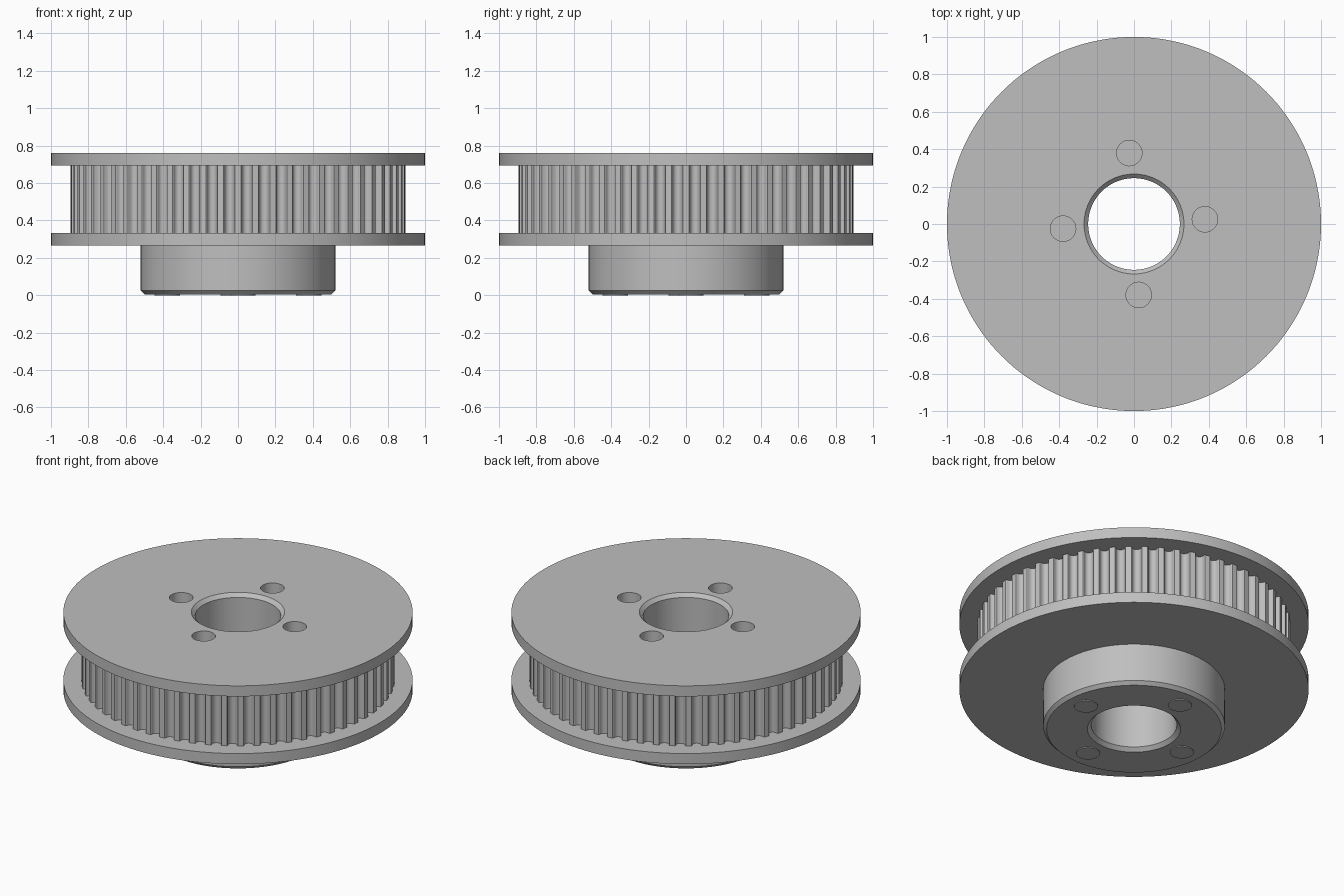
import bpy, bmesh, math

cube = bpy.data.objects.get("Cube")
if cube:
    bpy.data.objects.remove(cube, do_unlink=True)

# One plain metal colour
metal = bpy.data.materials.new("grey_metal")
metal.use_nodes = True
GREY = (0.52, 0.52, 0.52, 1.0)
metal.diffuse_color = GREY
metal.node_tree.nodes["Principled BSDF"].inputs["Base Color"].default_value = GREY

TAU = 2 * math.pi
TEETH = 60
TOOTH_R = 0.897
HUB_BOTTOM = 0.005
LOW, LOW_TOP, HIGH, TOP = 0.265, 0.332, 0.693, 0.76
HOLE_R, HOLE_RING = 0.068, 0.38
HOLE_TURN = math.radians(3.8)


def make_object(name, bm):
    bmesh.ops.recalc_face_normals(bm, faces=bm.faces)
    mesh = bpy.data.meshes.new(name)
    bm.to_mesh(mesh)
    bm.free()
    mesh.materials.append(metal)
    obj = bpy.data.objects.new(name, mesh)
    bpy.context.collection.objects.link(obj)
    return obj


def smooth(obj):
    bpy.ops.object.select_all(action='DESELECT')
    obj.select_set(True)
    bpy.context.view_layer.objects.active = obj
    bpy.ops.object.shade_smooth_by_angle(angle=math.radians(30))


def bridge(bm, a, b):
    for i in range(len(a)):
        j = (i + 1) % len(a)
        bm.faces.new((a[i], a[j], b[j], b[i]))


def lathe(name, profile, segments=144):
    """Spin a closed (radius, z) profile about the z axis."""
    bm = bmesh.new()
    rings = [[bm.verts.new((r * math.cos(TAU * i / segments),
                            r * math.sin(TAU * i / segments), z))
              for i in range(segments)] for r, z in profile]
    for k, ring in enumerate(rings):
        bridge(bm, ring, rings[(k + 1) % len(rings)])
    return make_object(name, bm)


def four_cylinders(name, bottom, top):
    """Four upright cylinders on the bolt circle."""
    bm = bmesh.new()
    for k in range(4):
        a = HOLE_TURN + k * TAU / 4
        made = bmesh.ops.create_cone(bm, cap_ends=True, segments=48, radius1=HOLE_R,
                                     radius2=HOLE_R, depth=top - bottom)
        bmesh.ops.translate(bm, verts=made["verts"],
                            vec=(HOLE_RING * math.cos(a), HOLE_RING * math.sin(a),
                                 (top + bottom) / 2))
    return make_object(name, bm)


# Hub, two flanges, hidden core and chamfered bore in one turned body
body = lathe("hub_and_flanges", [
    (0.267, HUB_BOTTOM), (0.5, HUB_BOTTOM), (0.52, 0.025), (0.52, LOW),
    (1, LOW), (1, LOW_TOP), (0.84, LOW_TOP), (0.84, HIGH), (1, HIGH), (1, TOP),
    (0.267, TOP), (0.245, TOP - 0.022), (0.245, HUB_BOTTOM + 0.022)])

# Bolt holes drilled from the top
cutter = four_cylinders("bolt_hole_cutter", -0.1, 1)
cutter.hide_render = True
drill = body.modifiers.new("bolt_holes", 'BOOLEAN')
drill.operation = 'DIFFERENCE'
drill.solver = 'EXACT'
drill.object = cutter
bpy.context.view_layer.objects.active = body
bpy.ops.object.modifier_apply(modifier=drill.name)
bpy.data.objects.remove(cutter, do_unlink=True)
smooth(body)

# Thin floors closing the holes, just proud of the hub
smooth(four_cylinders("bolt_hole_floors", 0, 0.008))

# Toothed belt track: round-bottomed grooves between narrow lands
ARC_R, ARC_DEPTH, STEPS = 0.0264, 0.0096, 10
groove = [(-0.031, 0), (-0.0275, 0.004)]
for i in range(STEPS + 1):
    a = math.pi * i / STEPS
    groove.append((-ARC_R * math.cos(a), ARC_DEPTH + ARC_R * math.sin(a)))
groove += [(0.0275, 0.004), (0.031, 0)]

bm = bmesh.new()
low_ring, high_ring = [], []
for tooth in range(TEETH):
    for offset, depth in groove:
        a = (tooth + 0.5) * TAU / TEETH + offset / TOOTH_R
        r = TOOTH_R - depth
        x, y = r * math.cos(a), r * math.sin(a)
        low_ring.append(bm.verts.new((x, y, LOW_TOP - 0.01)))
        high_ring.append(bm.verts.new((x, y, HIGH + 0.01)))
bridge(bm, low_ring, high_ring)
smooth(make_object("toothed_track", bm))
